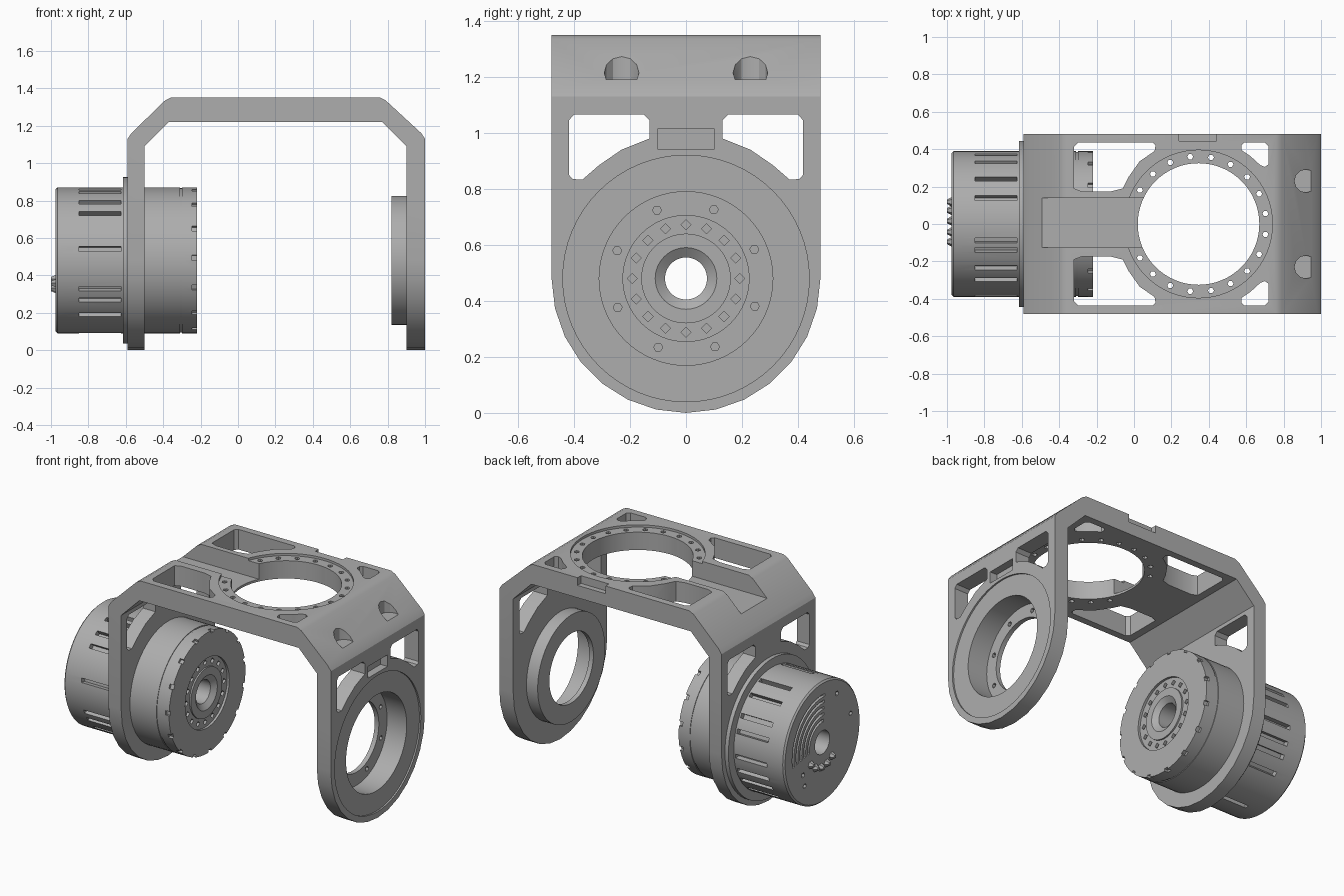
import bpy, bmesh, math
from mathutils import Matrix, Vector

if "Cube" in bpy.data.objects:
    bpy.data.objects.remove(bpy.data.objects["Cube"])

grey = bpy.data.materials.new("machined grey")
grey.diffuse_color = (0.42, 0.42, 0.42, 1)
grey.use_nodes = True
grey.node_tree.nodes["Principled BSDF"].inputs["Base Color"].default_value = grey.diffuse_color
HUB_Z = 0.48                      # height of the arm axis
PLACE = {'x': lambda p, t: (t, p[0], p[1]),
         'y': lambda p, t: (p[0], t, p[1]),
         'z': lambda p, t: (p[0], p[1], t)}


def finish(bm, name):
    bmesh.ops.recalc_face_normals(bm, faces=bm.faces)
    me = bpy.data.meshes.new(name)
    bm.to_mesh(me)
    bm.free()
    ob = bpy.data.objects.new(name, me)
    bpy.context.collection.objects.link(ob)
    me.materials.append(grey)
    return ob


def add_prism(bm, pts, axis, a, b):
    """Extrude a 2D outline along an axis from a to b."""
    lo = [bm.verts.new(PLACE[axis](p, a)) for p in pts]
    hi = [bm.verts.new(PLACE[axis](p, b)) for p in pts]
    bm.faces.new(lo)
    bm.faces.new(hi[::-1])
    n = len(pts)
    for i in range(n):
        bm.faces.new((lo[i], hi[i], hi[(i + 1) % n], lo[(i + 1) % n]))


def prisms(name, *specs):
    bm = bmesh.new()
    for s in specs:
        add_prism(bm, *s)
    return finish(bm, name)


def circle(u, v, r, n=64, start=0.0):
    return [(u + r * math.cos(start + 2 * math.pi * i / n),
             v + r * math.sin(start + 2 * math.pi * i / n)) for i in range(n)]


def rect(u0, u1, v0, v1):
    return [(u0, v0), (u1, v0), (u1, v1), (u0, v1)]


def polar(r, deg):
    """Point on the arm axis plane, angle from up towards +y."""
    a = math.radians(deg)
    return (r * math.sin(a), HUB_Z + r * math.cos(a))


def block(deg, r0, r1, half):
    """Small radial rectangle around the arm axis."""
    a = math.radians(deg)
    d, t = Vector((math.sin(a), math.cos(a))), Vector((math.cos(a), -math.sin(a)))
    o = Vector((0, HUB_Z))
    return [tuple(o + d * r + t * s) for r, s in
            ((r0, -half), (r0, half), (r1, half), (r1, -half))]


def arc_band(r0, r1, a0, a1, n=12):
    angs = [a0 + (a1 - a0) * i / n for i in range(n + 1)]
    return [polar(r0, a) for a in angs] + [polar(r1, a) for a in reversed(angs)]


def lathe(name, prof, n=64):
    """Spin a closed (x, radius) profile around the arm axis."""
    bm = bmesh.new()
    rings = [[bm.verts.new((x, *polar(r, 360 * i / n))) for x, r in prof] for i in range(n)]
    m = len(prof)
    for i in range(n):
        A, B = rings[i], rings[(i + 1) % n]
        for j in range(m):
            bm.faces.new((A[j], A[(j + 1) % m], B[(j + 1) % m], B[j]))
    return finish(bm, name)


def boolean(ob, cutter, op='DIFFERENCE'):
    mod = ob.modifiers.new("cut", 'BOOLEAN')
    mod.operation, mod.solver, mod.object = op, 'EXACT', cutter
    bpy.context.view_layer.update()
    dg = bpy.context.evaluated_depsgraph_get()
    me = bpy.data.meshes.new_from_object(ob.evaluated_get(dg))
    ob.modifiers.clear()
    ob.data = me
    bpy.data.objects.remove(cutter)


def smooth(ob):
    bpy.ops.object.select_all(action='DESELECT')
    ob.select_set(True)
    bpy.context.view_layer.objects.active = ob
    bpy.ops.object.shade_smooth_by_angle(angle=math.radians(30))


def both(pts):
    return pts, [(u, -v) for u, v in pts]


# Bracket: bent strap, with rounded arm ends
strap = [(-0.59, 0), (-0.59, 1.13), (-0.57, 1.16), (-0.39, 1.335), (-0.36, 1.35),
         (0.76, 1.35), (0.79, 1.335), (0.98, 1.16), (1.0, 1.13), (1.0, 0),
         (0.90, 0), (0.90, 1.09), (0.77, 1.22), (-0.37, 1.22), (-0.50, 1.09), (-0.50, 0)]
bracket = prisms("bracket", (strap, 'y', -0.48, 0.48))
outline = [(-0.48, 1.5)] + [(-0.48 * math.cos(math.pi * i / 14), 0.48 - 0.48 * math.sin(math.pi * i / 14))
                            for i in range(15)] + [(0.48, 1.5)]
boolean(bracket, prisms("arm_outline", (outline, 'x', -2, 2)), 'INTERSECT')

# Arm windows, motor seat and bearing bore
win = [(0.15, 1.065), (0.40, 1.065), (0.418, 1.045), (0.418, 0.85), (0.405, 0.835),
       (0.37, 0.833), (0.31, 0.885), (0.23, 0.94), (0.13, 0.98), (0.13, 1.045)]
mirror_win = [(-u, v) for u, v in win]
boolean(bracket, prisms("arm_windows", (win, 'x', -0.8, 1.2), (mirror_win, 'x', -0.8, 1.2)))
boolean(bracket, prisms("motor_seat", (circle(0, HUB_Z, 0.38), 'x', -0.8, -0.4)))
boolean(bracket, prisms("bore", (circle(0, HUB_Z, 0.31), 'x', 0.8, 1.2)))
boolean(bracket, prisms("arm_recess", (circle(0, HUB_Z, 0.44), 'x', 0.99, 1.1)))
boolean(bracket, prisms("arm_notch", (rect(-0.10, 0.10, 0.94, 1.015), 'x', 0.95, 1.1)))

# Top plate: large round opening, stepped rim, cable channel and windows
CX = 0.345
boolean(bracket, prisms("top_opening", (circle(CX, 0, 0.325), 'z', 1.1, 1.5)))
boolean(bracket, prisms("top_rim", (circle(CX, 0, 0.395), 'z', 1.335, 1.5)))
boolean(bracket, prisms("channel", (rect(-0.7, 0.06, -0.125, 0.14), 'z', 1.235, 1.5)))
big = [(-0.32, 0.415), (-0.30, 0.435), (0.10, 0.435), (0.115, 0.42), (0.11, 0.39),
       (0.03, 0.335), (-0.03, 0.25), (-0.06, 0.19), (-0.12, 0.175), (-0.28, 0.175), (-0.32, 0.19)]
corner = [(0.575, 0.42), (0.59, 0.435), (0.70, 0.435), (0.72, 0.415), (0.72, 0.32),
          (0.70, 0.305), (0.675, 0.315), (0.62, 0.365), (0.575, 0.395)]
boolean(bracket, prisms("top_windows", *[(p, 'z', 1.1, 1.5) for p in both(big) + both(corner)]))
boolean(bracket, prisms("edge_notch", (rect(0.24, 0.44, 0.445, 0.6), 'z', 1.30, 1.5)))
holes = []
for i in range(18):
    a = math.radians(-150 + 300 * i / 17)
    holes.append((circle(CX + 0.362 * math.cos(a), 0.362 * math.sin(a), 0.016, 6), 'z', 1.1, 1.5))
boolean(bracket, prisms("rim_holes", *holes))

# Bolt pockets in the sloped corner
boolean(bracket, prisms("pockets", *[(circle(0.92, s * 0.23, 0.062, 12), 'z', 1.19, 1.5) for s in (-1, 1)]))
smooth(bracket)

# Bearing ring on the inside of the plain arm
ring = lathe("bearing_ring", [(0.82, 0.225), (0.82, 0.345), (0.91, 0.345), (0.91, 0.31),
                              (0.85, 0.31), (0.85, 0.225)])
boolean(ring, prisms("ring_holes", *[(circle(*polar(0.265, a), 0.016, 6), 'x', 0.83, 0.9)
                                     for a in range(22, 382, 45)]))
smooth(ring)

# Motor: stepped drum with a flange and a hollow shaft
motor = lathe("motor", [(-0.975, 0.075), (-0.975, 0.38), (-0.965, 0.39), (-0.615, 0.39),
                        (-0.615, 0.445), (-0.585, 0.445), (-0.585, 0.39), (-0.31, 0.39),
                        (-0.31, 0.386), (-0.30, 0.386), (-0.30, 0.39), (-0.22, 0.39),
                        (-0.22, 0.225), (-0.235, 0.225), (-0.235, 0.16), (-0.225, 0.16),
                        (-0.225, 0.11), (-0.25, 0.075)])
slots = (-13, -21, -37, -50, -81, -113, -123, -138, 21, 38, 58, 72, 95, 110, 122, 138, 180)
boolean(motor, prisms("cooling_slots", *[(block(a, 0.355, 0.45, 0.014), 'x', -0.85, -0.625) for a in slots]))
boolean(motor, prisms("face_holes", *[(circle(*polar(0.192, 22.5 * i), 0.018, 4), 'x', -0.265, -0.2)
                                      for i in range(16)]))
boolean(motor, prisms("rim_notches", *[(block(24 * i + 8, 0.375, 0.45, 0.014), 'x', -0.245, -0.2)
                                       for i in range(15)]))
# Curved vents and screw holes in the rear cap
boolean(motor, prisms("rear_vents",
                      *[(arc_band(r, r + 0.018, -5, 100), 'x', -1.1, -0.955)
                        for r in (0.13, 0.17, 0.21, 0.25, 0.29)],
                      *[(circle(*polar(r, a), 0.016, 6), 'x', -1.1, -0.95)
                        for r, a in ((0.24, 125), (0.28, 140), (0.3, -30), (0.3, -75))]))
smooth(motor)

# Small studs around the rear shaft
bm = bmesh.new()
for a in (130, 152, 174, 196, 218):
    y, z = polar(0.155, a)
    bmesh.ops.create_cone(bm, cap_ends=True, segments=6, radius1=0.028, radius2=0.012, depth=0.03,
                          matrix=Matrix.Translation((-0.985, y, z)) @ Matrix.Rotation(-math.pi / 2, 4, 'Y'))
finish(bm, "rear_studs")
